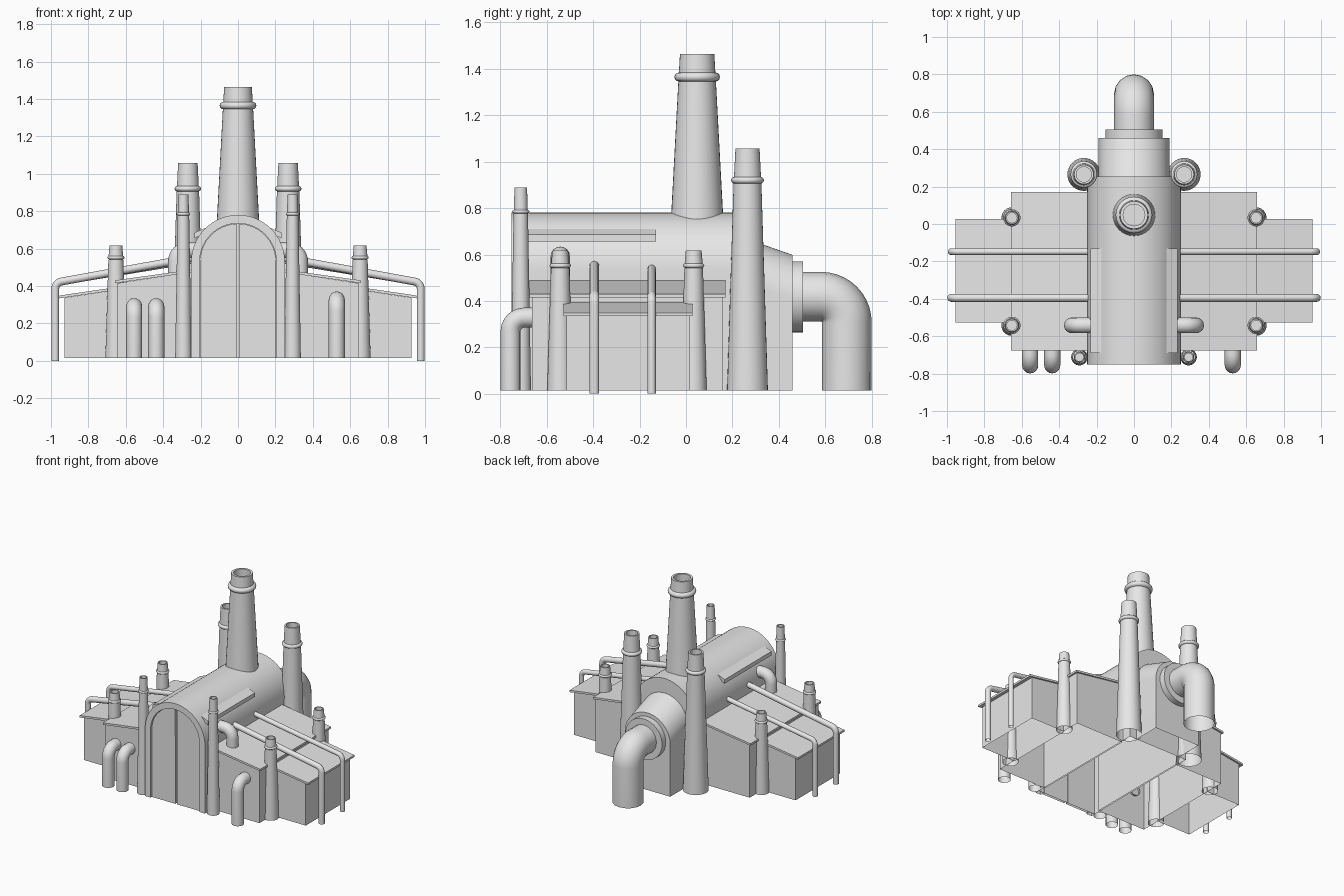
import bpy, bmesh, math
from mathutils import Vector

if "Cube" in bpy.data.objects:
    bpy.data.objects.remove(bpy.data.objects["Cube"])

grey = bpy.data.materials.new("plain_grey")
grey.use_nodes = True
grey.diffuse_color = (0.8, 0.8, 0.8, 1)
grey.node_tree.nodes["Principled BSDF"].inputs["Base Color"].default_value = (0.8, 0.8, 0.8, 1)

BASE = 0.015
SIDES = ((1, "left"), (-1, "right"))


def finish(obj):
    obj.data.materials.clear()
    obj.data.materials.append(grey)
    bpy.ops.object.select_all(action='DESELECT')
    obj.select_set(True)
    bpy.context.view_layer.objects.active = obj
    bpy.ops.object.shade_smooth_by_angle(angle=math.radians(32))


def from_bmesh(name, bm):
    mesh = bpy.data.meshes.new(name)
    bmesh.ops.recalc_face_normals(bm, faces=bm.faces)
    bm.to_mesh(mesh)
    bm.free()
    obj = bpy.data.objects.new(name, mesh)
    bpy.context.collection.objects.link(obj)
    finish(obj)


def prism(name, profile, y0, y1, back=None):
    """Body from an x-z outline, running from y0 to y1, open where it meets the ground."""
    bm = bmesh.new()
    a = [bm.verts.new((x, y0, z)) for x, z in profile]
    b = [bm.verts.new((x, y1, z)) for x, z in (back or profile)]
    n = len(a)
    for i in range(n):
        j = (i + 1) % n
        if max(profile[i][1], profile[j][1]) > BASE:
            bm.faces.new((a[i], a[j], b[j], b[i]))
    bm.faces.new(a)
    bm.faces.new(b)
    from_bmesh(name, bm)


def arch_curve(r, spring, a0=0.0, a1=math.pi, n=32):
    return [(r * math.cos(a0 + (a1 - a0) * i / n),
             spring + r * math.sin(a0 + (a1 - a0) * i / n)) for i in range(n + 1)]


def arch(r, spring):
    return [(r, BASE)] + arch_curve(r, spring) + [(-r, BASE)]


def lathe(name, profile, x, y, n=32):
    """Turned body from radius-height points."""
    bm = bmesh.new()
    rings = []
    for r, z in profile:
        if r == 0:
            rings.append([bm.verts.new((x, y, z))] * n)
        else:
            rings.append([bm.verts.new((x + r * math.cos(math.tau * i / n),
                                        y + r * math.sin(math.tau * i / n), z)) for i in range(n)])
    for a, b in zip(rings, rings[1:]):
        for i in range(n):
            j = (i + 1) % n
            bm.faces.new(dict.fromkeys((a[i], a[j], b[j], b[i])))
    from_bmesh(name, bm)


def chimney(name, x, y, base, z0, neck, ring_z, ring, top, z1):
    """Tapered stack with a rounded collar and a hollow top."""
    h = ring * 0.2
    profile = [(base, z0), (neck, ring_z - h)]
    profile += [(ring - h + h * math.cos(t), ring_z + h * math.sin(t))
                for t in (math.radians(-90 + 30 * k) for k in range(7))]
    profile += [(neck * 0.97, ring_z + h), (top, z1), (top * 0.78, z1),
                (top * 0.78, z1 - top * 2), (0, z1 - top * 2)]
    lathe(name, profile, x, y)


def pipe(name, start, corner, end, bend, radius):
    """Round pipe along two straight runs joined by a bend."""
    p, c, q = Vector(start), Vector(corner), Vector(end)
    u, v = (p - c).normalized(), (q - c).normalized()
    half = u.angle(v) / 2
    centre = c + (u + v).normalized() * bend / math.sin(half)
    s = (c + u * bend / math.tan(half) - centre).normalized()
    e = (c + v * bend / math.tan(half) - centre).normalized()
    pts = [p] + [centre + s.slerp(e, i / 10) * bend for i in range(11)] + [q]
    curve = bpy.data.curves.new(name, 'CURVE')
    curve.dimensions = '3D'
    curve.bevel_depth = radius
    curve.bevel_resolution = 6
    spline = curve.splines.new('POLY')
    spline.points.add(len(pts) - 1)
    for sp, pt in zip(spline.points, pts):
        sp.co = (*pt, 1)
    obj = bpy.data.objects.new(name, curve)
    bpy.context.collection.objects.link(obj)
    bpy.ops.object.select_all(action='DESELECT')
    obj.select_set(True)
    bpy.context.view_layer.objects.active = obj
    bpy.ops.object.convert(target='MESH')
    finish(bpy.context.view_layer.objects.active)


# Vaulted hall, front arch frame and sloping rear hall
SPRING = 0.53
prism("hall", arch(0.25, SPRING), -0.72, 0.255)
outer, inner = arch(0.25, SPRING), arch(0.205, SPRING)
prism("front_arch_frame", outer + inner[::-1], -0.752, -0.72)
prism("rear_hall", arch(0.19, 0.48), 0.255, 0.46, arch(0.19, 0.408))

# Pair of door leaves with a narrow gap
for s, side in SIDES:
    leaf = [(0.008, BASE)] + [(0.203, BASE)] + arch_curve(0.203, SPRING, 0, math.pi / 2 - 0.04, 16)
    prism(side + "_door", [(s * x, z) for x, z in leaf], -0.738, -0.715)

# Rear flange and large outlet pipe
prism("rear_flange", arch_curve(0.153, 0.417, 0, math.tau * 39 / 40, 39), 0.45, 0.505)
pipe("rear_outlet_pipe", (0, 0.48, 0.418), (0, 0.693, 0.418), (0, 0.693, BASE), 0.11, 0.107)

# Main stack
chimney("main_chimney", 0, 0.048, 0.121, 0.6, 0.081, 1.365, 0.098, 0.074, 1.465)

for s, side in SIDES:
    def mirrored(pts):
        return [(s * x, z) for x, z in pts]

    # Stepped wings with thin overhanging roofs
    prism(side + "_inner_wing", mirrored([(0.24, BASE), (0.645, BASE), (0.645, 0.415), (0.24, 0.475)]),
          -0.664, 0.16)
    prism(side + "_inner_roof", mirrored([(0.24, 0.474), (0.658, 0.415), (0.658, 0.43), (0.24, 0.489)]),
          -0.675, 0.17)
    prism(side + "_outer_wing", mirrored([(0.64, BASE), (0.927, BASE), (0.927, 0.337), (0.64, 0.38)]),
          -0.515, 0.015)
    prism(side + "_outer_roof", mirrored([(0.64, 0.38), (0.955, 0.334), (0.955, 0.349), (0.64, 0.395)]),
          -0.527, 0.027)

    # Long awning on the vault
    prism(side + "_vault_awning", mirrored([(0.15, 0.69), (0.232, 0.656), (0.232, 0.686), (0.15, 0.72)]),
          -0.69, -0.13)

    # Smaller stacks
    chimney(side + "_rear_chimney", s * 0.268, 0.265, 0.088, BASE, 0.06, 0.92, 0.071, 0.052, 1.057)
    chimney(side + "_front_chimney", s * 0.292, -0.712, 0.044, BASE, 0.031, 0.785, 0.037, 0.027, 0.888)
    for y, place in ((0.033, "back"), (-0.542, "front")):
        chimney(f"{side}_wing_chimney_{place}", s * 0.653, y, 0.056, BASE, 0.04, 0.552, 0.046, 0.034, 0.617)

    # Roof pipes that run down to the ground
    for y, z, r, place in ((-0.395, 0.553, 0.021, "front"), (-0.148, 0.54, 0.018, "back")):
        pipe(f"{side}_roof_pipe_{place}", (s * 0.23, y, z), (s * 0.977, y, 0.418), (s * 0.977, y, 0), 0.04, r)

    # Elbow from vault into wing roof
    pipe(side + "_vault_elbow", (s * 0.2, -0.542, 0.592), (s * 0.332, -0.542, 0.592),
         (s * 0.332, -0.542, 0.43), 0.06, 0.042)

# Front elbows from the wings to the ground
for i, (x, z) in enumerate(((-0.555, 0.292), (-0.437, 0.292), (0.528, 0.328))):
    pipe(f"front_elbow_{i + 1}", (x, -0.65, z), (x, -0.756, z), (x, -0.756, BASE), 0.06, 0.043)
